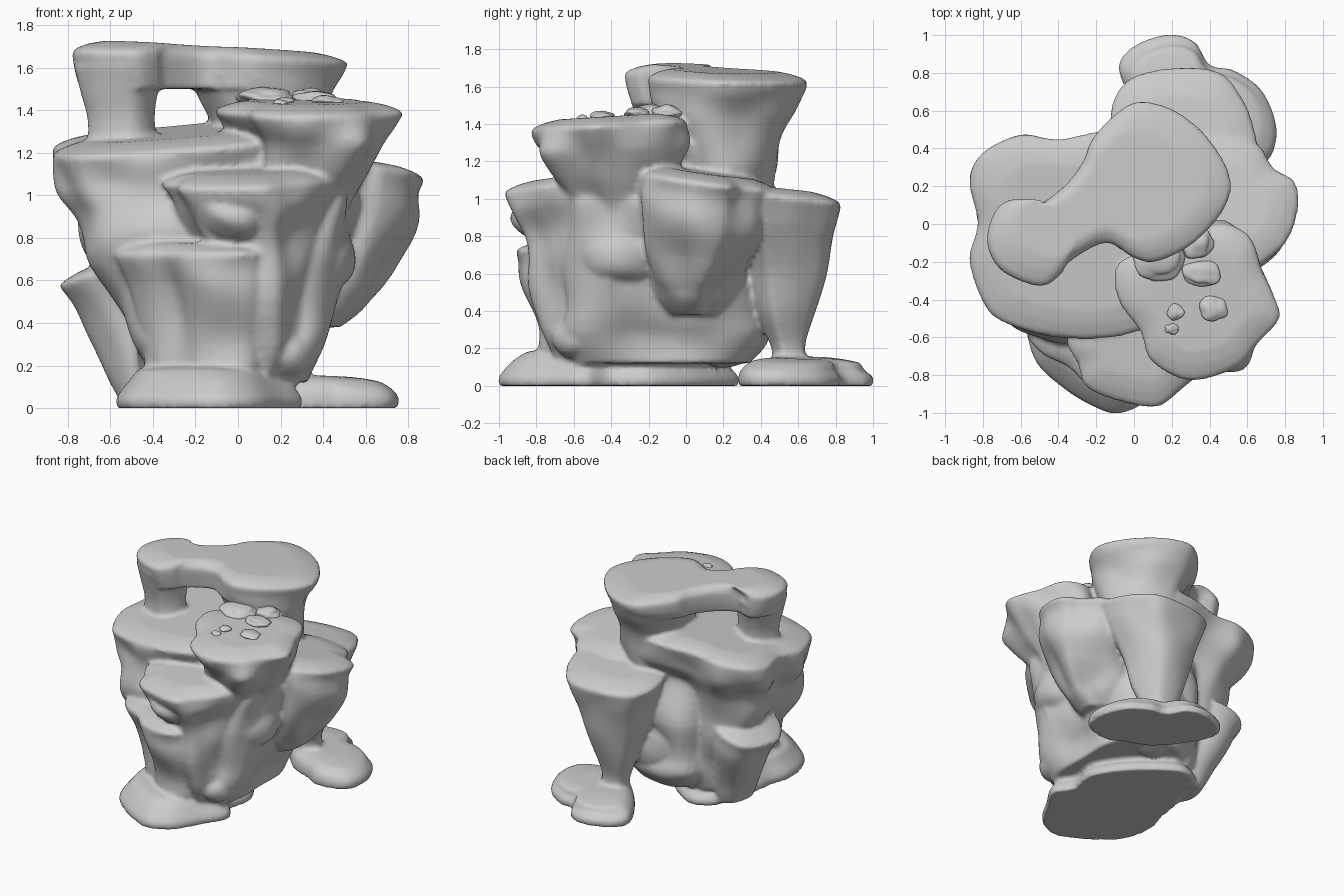
import bpy, bmesh, math
from mathutils import Vector, noise

parts = []


def spline(pts, n, closed):
    """Catmull-Rom through pts, n samples per span."""
    out, m = [], len(pts)
    spans = m if closed else m - 1
    get = (lambda i: pts[i % m]) if closed else (lambda i: pts[max(0, min(m - 1, i))])
    for i in range(spans):
        a, b, c, d = (Vector(get(i + k)) for k in (-1, 0, 1, 2))
        for s in range(n):
            t = s / n
            out.append(0.5 * (2 * b + (c - a) * t + (2 * a - 5 * b + 4 * c - d) * t * t
                              + (3 * b - a - 3 * c + d) * t ** 3))
    if not closed:
        out.append(Vector(pts[-1]))
    return out


def rock(name, outline, top, levels, tilt=(0, 0), rim=0.055, lump=0.03, shrink=1):
    """Domed plateau outline at height top, lofted down through (z, x0, x1, y0, y1) levels."""
    loop = spline(outline, 6, True)
    xs, ys = [p.x for p in loop], [p.y for p in loop]
    mx, my = (min(xs) + max(xs)) / 2, (min(ys) + max(ys)) / 2
    w, h = max(xs) - min(xs), max(ys) - min(ys)
    unit = [((p.x - mx) / w, (p.y - my) / h) for p in loop]
    w, h = w * shrink / 2, h * shrink / 2
    ring = lambda z, e: (z, mx - w + e, mx + w - e, my - h + e, my + h - e)
    rings = [ring(top, .15), ring(top - rim * 0.25, .08), ring(top - rim * .65, .018)]
    rings += [tuple(v) for v in spline([ring(top - rim, 0)] + levels, 5, False)]
    zb = levels[-1][0]
    bm, rows = bmesh.new(), []
    for z, a, b, c, d in rings:
        row = []
        f = max(0, min(1, (z - zb) / (top - zb)))
        amp = lump * min(1, max(0, (top - rim - z) / 0.12)) * min(1, f * 6)
        for u, v in unit:
            r = math.hypot(u, v) or 1
            x, y = (a + b) / 2 + u * (b - a), (c + d) / 2 + v * (d - c)
            k = amp * noise.noise(Vector((x * 3.5, y * 3.5, z * 3)))
            zz = z + f * (tilt[0] * (x - mx) + tilt[1] * (y - my))
            row.append(bm.verts.new((x + k * u / r, y + k * v / r, zz)))
        rows.append(row)
    n = len(unit)
    for r, s in zip(rows, rows[1:]):
        for i in range(n):
            bm.faces.new((r[i], s[i], s[(i + 1) % n], r[(i + 1) % n]))
    for cap in (rows[0], rows[-1][::-1]):
        bm.faces.new(cap)
    parts.append(finish(name, bm))


def finish(name, bm):
    bmesh.ops.recalc_face_normals(bm, faces=bm.faces)
    me = bpy.data.meshes.new(name)
    bm.to_mesh(me)
    bm.free()
    me.shade_smooth()
    ob = bpy.data.objects.new(name, me)
    bpy.context.collection.objects.link(ob)
    return ob


def boulder(name, c, r, seed=0, amount=0.12):
    bm = bmesh.new()
    bmesh.ops.create_icosphere(bm, subdivisions=4, radius=1)
    for v in bm.verts:
        v.co *= 1 + amount * noise.noise(v.co * 1.3 + Vector((seed, 0, 0)))
        v.co = Vector(c) + Vector(v.co[i] * r[i] for i in range(3))
    return finish(name, bm)


# Top bridge: dumbbell slab with a post and a thick column under it
rock("top_bridge", [(-.78, -.1), (-.7, -.25), (-.5, -.33), (-.39, -.27), (-.34, -.2), (-.15, -.1),
                    (.0, -.18), (.12, -.2), (.32, -.1), (.48, .08), (.51, .25), (.4, .45), (.22, .6),
                    (.03, .65), (-.1, .58), (-.22, .45), (-.27, .33), (-.37, .2), (-.52, .1), (-.65, .13),
                    (-.74, .06)], 1.695,
     [(1.57, -.765, .49, -.315, .63), (1.5, -.74, .44, -.29, .57)], (-.05, -.03), lump=.01)
rock("bridge_post", [(-.77, -.1), (-.7, -.24), (-.5, -.32), (-.38, -.22), (-.35, -.05), (-.5, .09), (-.65, .12)],
     1.66, [(1.5, -.74, -.37, -.29, .08), (1.35, -.7, -.39, -.26, .04), (1.2, -.71, -.37, -.27, .05)], lump=.01)
rock("bridge_column", [(-.13, -.08), (0, -.17), (.12, -.19), (.31, -.09), (.46, .08), (.49, .25), (.38, .44),
                       (.2, .59), (.03, .63), (-.1, .56), (-.22, .4), (-.2, .15)], 1.62,
     [(1.45, -.18, .44, -.17, .57), (1.25, -.12, .4, -.1, .5), (.9, -.1, .36, -.06, .42)], lump=.05)

# Wide left plateau
rock("left_plateau", [(-.87, -.2), (-.8, -.42), (-.68, -.53), (-.4, -.6), (-.1, -.6), (.15, -.5), (.35, -.2),
                      (.35, .2), (.2, .45), (-.12, .5), (-.4, .45), (-.6, .47), (-.8, .38), (-.87, .22), (-.83, 0)],
     1.3, [(1.08, -.85, .35, -.6, .47), (.92, -.75, .35, -.6, .36), (.7, -.69, .35, -.58, .34),
           (.4, -.52, .3, -.5, .32), (.12, -.45, .25, -.45, .26)], (.08, .08), lump=.08)

# Front right plateau, running down into the right wall
rock("front_right_plateau", [(-.08, -.2), (-.09, -.4), (.03, -.57), (.09, -.73), (.3, -.83), (.54, -.76),
                             (.66, -.63), (.775, -.5), (.74, -.37), (.68, -.25), (.62, -.07), (.45, 0), (.2, -.1)],
     1.44, [(1.28, -.04, .74, -.81, -.02), (1.15, -.02, .65, -.75, -.03), (.98, 0, .59, -.67, -.05),
            (.7, 0, .52, -.67, -.06), (.35, 0, .41, -.6, -.1)], (0, .06), lump=.1)

# Front steps
rock("front_middle_step", [(-.36, -.6), (-.3, -.74), (-.26, -.86), (-.08, -.94), (.12, -.97), (.24, -.88),
                           (.38, -.76), (.47, -.55), (.3, -.4), (-.2, -.4)],
     1.11, [(.95, -.28, .45, -.96, -.4), (.82, -.22, .42, -.9, -.4), (.65, -.16, .41, -.83, -.38),
            (.3, -.1, .36, -.74, -.38), (.12, -.1, .28, -.7, -.38)], (.03, .1), lump=.1)
rock("front_lower_step", [(-.57, -.55), (-.5, -.68), (-.35, -.76), (-.25, -.85), (-.08, -.91), (.08, -.87),
                          (.18, -.7), (.1, -.45), (-.4, -.4)],
     .78, [(.55, -.51, .16, -.86, -.38), (.3, -.43, .14, -.79, -.35), (.1, -.42, .15, -.78, -.35)],
     (.03, .05), lump=.07)

# Right plateau
rock("right_plateau", [(.875, .1), (.85, .23), (.74, .3), (.66, .42), (.5, .48), (.25, .45), (.1, .2), (.15, -.15),
                       (.4, -.25), (.62, -.23), (.71, -.19), (.82, -.08)],
     1.14, [(.88, .1, .82, -.25, .4), (.65, .1, .74, -.24, .32), (.5, .12, .66, -.2, .26), (.38, .18, .48, -.1, .18)],
     (-.04, -.14), lump=.1)

# Central body
rock("central_body", [(-.5, -.3), (-.4, -.52), (-.1, -.58), (.2, -.6), (.42, -.58), (.5, -.4), (.5, -.15),
                      (.5, .1), (.36, .3), (.1, .38), (-.2, .36), (-.45, .1)],
     1.15, [(.95, -.55, .58, -.63, .4), (.65, -.55, .5, -.68, .4), (.4, -.5, .43, -.66, .42),
            (.26, -.45, .38, -.66, .43), (.12, -.38, .33, -.6, .34)], lump=.1)

# Bulges blended into the walls
for name, c, r in [("front_bulge", (-.02, -.74, .91), (.18, .2, .13)),
                   ("right_bulge", (.38, -.35, .72), (.18, .22, .18)),
                   ("front_low_bulge", (.2, -.56, .27), (.17, .16, .13)),
                   ("rear_bulge", (.02, .22, .42), (.3, .22, .32))]:
    parts.append(boulder(name, c, r))

# Leaning left column
rock("left_column", [(-.84, .08), (-.78, -.08), (-.66, -.17), (-.5, -.15), (-.38, .05), (-.43, .28), (-.6, .36),
                     (-.76, .3)],
     .69, [(.45, -.74, -.36, -.17, .32), (.2, -.63, -.33, -.17, .25), (.02, -.55, -.31, -.16, .18)],
     (.3, -.05), lump=.03)

# Back column
rock("back_column", [(-.13, .52), (-.09, .7), (.02, .79), (.24, .83), (.46, .8), (.58, .66), (.64, .5), (.64, .38),
                     (.45, .27), (.2, .22), (-.05, .32)],
     1.05, [(.75, -.05, .53, .28, .77), (.45, .04, .42, .36, .71), (.2, .12, .34, .46, .64), (.08, .1, .38, .43, .68)],
     (.02, -.1), lump=.03)

# Spread feet on the ground
rock("back_foot", [(-.08, .8), (-.05, .9), (.06, .97), (.2, 1.0), (.32, .96), (.4, .84), (.53, .81), (.68, .7),
                   (.755, .5), (.7, .33), (.5, .28), (.36, .34), (.18, .42), (.02, .6)],
     .15, [(.09, -.05, .73, .3, .95), (.05, -.08, .755, .28, 1.0), (0, -.075, .75, .28, 1.0)],
     (-.04, -.04), rim=.03, lump=0, shrink=.84)
rock("front_foot", [(-.57, -.5), (-.52, -.72), (-.38, -.86), (-.22, -.96), (-.08, -1.0), (.08, -.92), (.2, -.73),
                    (.3, -.55), (.22, -.4), (.25, -.2), (.12, .02), (-.08, .2), (-.24, .28), (-.4, .2), (-.43, 0),
                    (-.5, -.15), (-.52, -.3)],
     .2, [(.13, -.51, .24, -.93, .2), (.05, -.57, .3, -1.0, .28), (0, -.57, .3, -1.0, .28)],
     rim=.03, lump=0, shrink=.8)

# Fuse the parts into one weathered rock with soft seams
base = parts[0]
with bpy.context.temp_override(active_object=base, object=base, selected_objects=parts,
                               selected_editable_objects=parts):
    bpy.ops.object.join()
base.name = "rock_formation"
rem = base.modifiers.new("fuse", "REMESH")
rem.mode, rem.voxel_size, rem.use_smooth_shade = "VOXEL", 0.016, True
smo = base.modifiers.new("soften", "SMOOTH")
smo.factor, smo.iterations = 0.5, 4

# Loose stones on the front right plateau
for i, (x, y, z, a, b, c) in enumerate([(.14, -.17, 1.455, .14, .13, .05), (.33, -.1, 1.455, .09, .09, .045),
                                        (.36, -.26, 1.455, .1, .07, .035), (.42, -.45, 1.44, .075, .065, .028),
                                        (.22, -.465, 1.44, .042, .042, .022), (.2, -.555, 1.43, .038, .028, .02)]):
    boulder("loose_stone_%d" % i, (x, y, z), (a, b, c), i * 7, 0.25)
